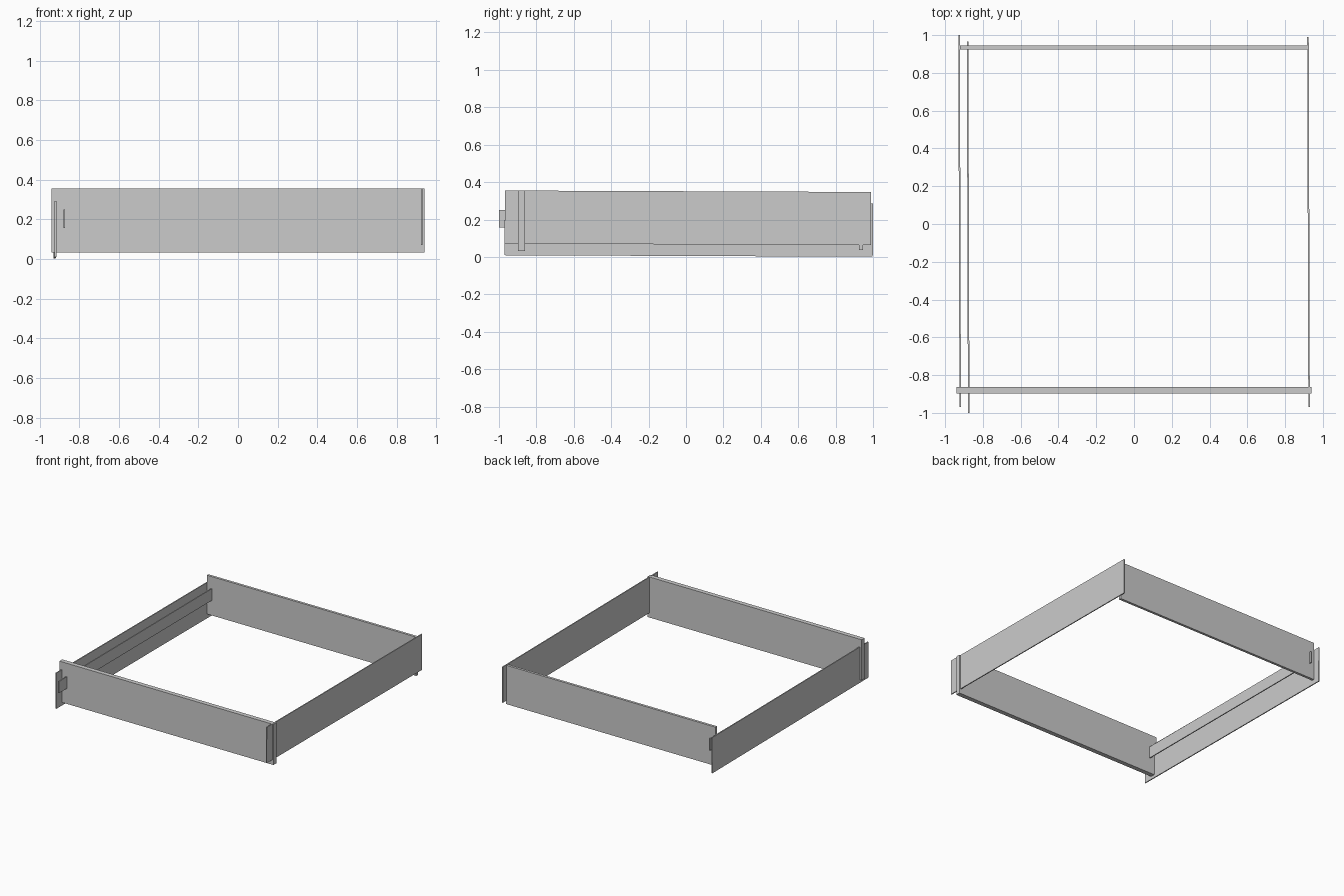
import bpy, bmesh
from mathutils import Matrix, Vector

if "Cube" in bpy.data.objects:
    bpy.data.objects.remove(bpy.data.objects["Cube"])


def board(name, lo, hi, yaw=0.0, pitch=0.0):
    """Box between two corners, turned slightly about its own centre."""
    lo, hi = Vector(lo), Vector(hi)
    size = hi - lo
    bm = bmesh.new()
    bmesh.ops.create_cube(bm, size=1.0)
    bmesh.ops.scale(bm, vec=size, verts=bm.verts)
    mesh = bpy.data.meshes.new(name)
    bm.to_mesh(mesh)
    bm.free()
    ob = bpy.data.objects.new(name, mesh)
    ob.matrix_world = (Matrix.Translation((lo + hi) / 2)
                       @ Matrix.Rotation(yaw, 4, 'Z')
                       @ Matrix.Rotation(pitch, 4, 'X'))
    bpy.context.collection.objects.link(ob)
    return ob


# Cross boards, front and back
board("front_board", (-0.94, -0.898, 0.032), (0.94, -0.862, 0.354))
board("back_board", (-0.922, 0.925, 0.037), (0.918, 0.945, 0.345))

# Side boards, thin and very slightly out of true
board("left_board", (-0.927, -0.969, 0.005), (-0.919, 0.999, 0.289), 0.003, -0.004)
board("right_board", (0.920, -0.969, 0.067), (0.928, 0.989, 0.351), 0.003, -0.004)

# Narrow inner rail beside the left board, poking through the front
board("inner_rail", (-0.882, -1.0, 0.157), (-0.874, 0.965, 0.250), 0.003, 0.0)
